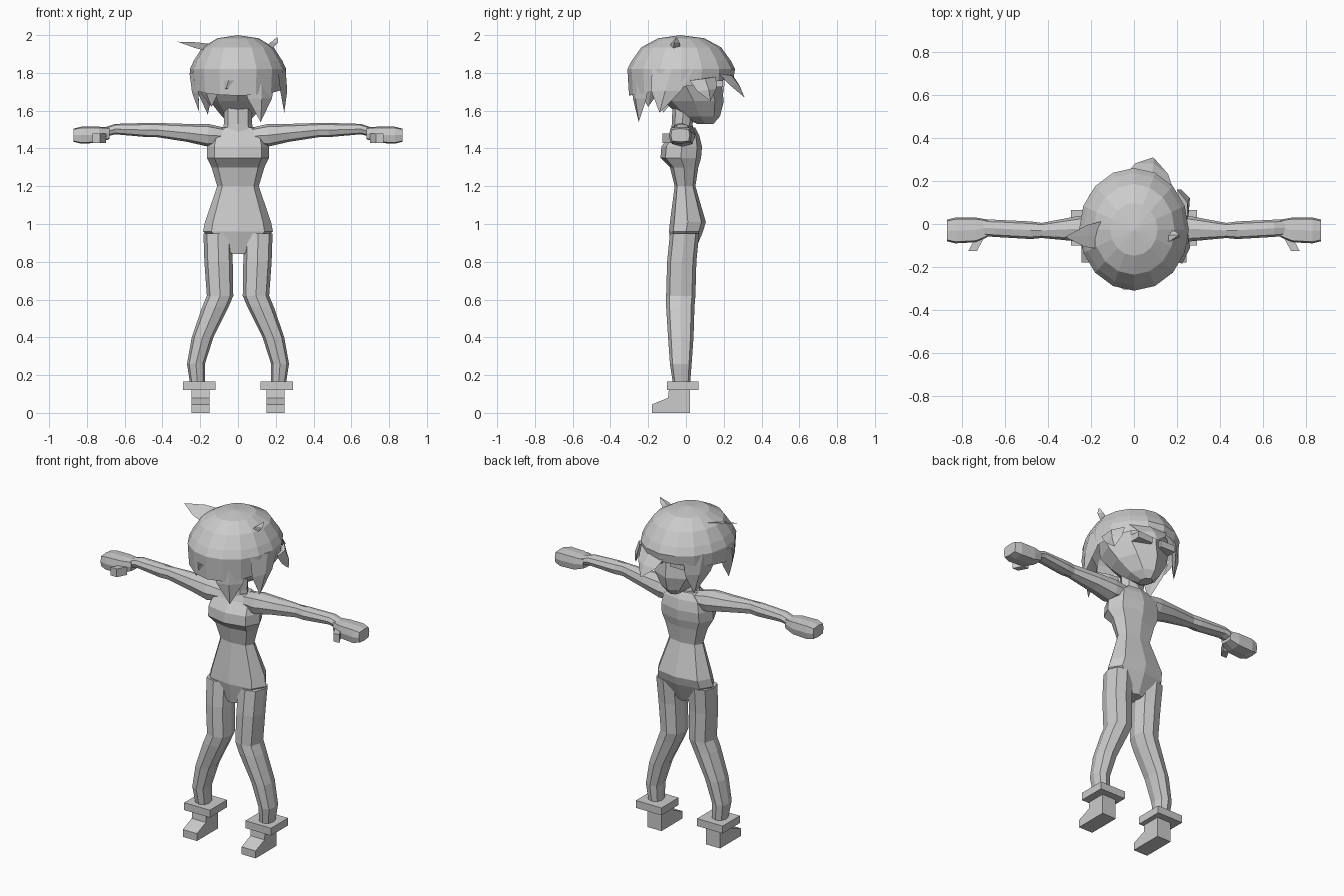
import bpy, bmesh, math
from mathutils import Vector


def make(name, verts, faces, mirror=False):
    bm = bmesh.new()
    vs = [bm.verts.new(v) for v in verts]
    for f in faces:
        bm.faces.new([vs[i] for i in f])
    bmesh.ops.recalc_face_normals(bm, faces=bm.faces)
    me = bpy.data.meshes.new(name)
    bm.to_mesh(me)
    bm.free()
    ob = bpy.data.objects.new(name, me)
    bpy.context.collection.objects.link(ob)
    if mirror:
        ob.modifiers.new("mirror", 'MIRROR').use_axis[0] = True
    return ob


def bridge(count, n):
    return [(r * n + i, r * n + (i + 1) % n, (r + 1) * n + (i + 1) % n, (r + 1) * n + i)
            for r in range(count - 1) for i in range(n)]


def loft(name, rings, n=8, axis='z', p=1.0, mirror=False):
    """Each ring: position along axis, then (min, max) of the two other axes."""
    verts = []
    for t, a0, a1, b0, b1 in rings:
        for i in range(n):
            ang = 2 * math.pi * i / n
            c, s = math.cos(ang), math.sin(ang)
            u = (a0 + a1) / 2 + (a1 - a0) / 2 * math.copysign(round(abs(c), 6) ** p, c)
            v = (b0 + b1) / 2 + (b1 - b0) / 2 * math.copysign(round(abs(s), 6) ** p, s)
            verts.append((u, v, t) if axis == 'z' else (t, u, v))
    k = len(rings)
    faces = bridge(k, n) + [tuple(range(n)), tuple(range((k - 1) * n, k * n))]
    return make(name, verts, faces, mirror)


def box(name, x0, x1, y0, y1, z0, z1, mirror=False):
    verts = [(x, y, z) for z in (z0, z1) for x, y in ((x0, y0), (x1, y0), (x1, y1), (x0, y1))]
    return make(name, verts, bridge(2, 4) + [(0, 1, 2, 3), (4, 5, 6, 7)], mirror)


def lock(name, left, right, tip, bulge=0.03):
    """Pointed hair lock: a ridged wedge that bulges away from the head."""
    a, b, t = Vector(left), Vector(right), Vector(tip)
    out = (a + b) / 2 - Vector((0, -0.02, 1.75))
    out.z = 0
    out = out.normalized() * bulge
    verts = []
    for f, w in ((0, 1), (0.5, 0.72)):
        m = ((a + b) / 2).lerp(t, f)
        h = (b - a) / 2 * w
        verts += [m - h, m + out, m + h, m - out * 0.4]
    verts.append(t)
    faces = bridge(2, 4) + [(4 + i, 4 + (i + 1) % 4, 8) for i in range(4)] + [(0, 1, 2, 3)]
    return make(name, verts, faces)


# Torso: crotch, hips, waist, bust, shoulders
loft("torso", [
    (0.84, -0.04, 0.04, -0.07, 0.04), (0.96, -0.185, 0.185, -0.09, 0.09),
    (1.01, -0.175, 0.175, -0.085, 0.105), (1.20, -0.11, 0.11, -0.06, 0.05),
    (1.30, -0.14, 0.14, -0.085, 0.065), (1.35, -0.165, 0.165, -0.135, 0.08),
    (1.41, -0.165, 0.165, -0.13, 0.085), (1.47, -0.15, 0.15, -0.085, 0.07),
    (1.51, -0.09, 0.09, -0.07, 0.05)], n=8, p=0.8)
loft("neck", [(1.47, -0.085, 0.085, -0.08, 0.04), (1.53, -0.075, 0.075, -0.075, 0.035),
              (1.64, -0.075, 0.075, -0.07, 0.05)])

# Arms and hands
loft("arm", [
    (0.07, -0.07, 0.05, 1.42, 1.51), (0.16, -0.09, 0.05, 1.41, 1.53),
    (0.27, -0.08, 0.035, 1.435, 1.53), (0.43, -0.065, 0.005, 1.46, 1.535),
    (0.48, -0.07, 0.012, 1.46, 1.535), (0.65, -0.06, 0.02, 1.475, 1.53),
    (0.71, -0.055, 0.02, 1.46, 1.51)], n=8, axis='x', p=0.8, mirror=True)
loft("hand", [
    (0.68, -0.06, 0.02, 1.45, 1.51), (0.735, -0.085, 0.03, 1.43, 1.515),
    (0.83, -0.09, 0.03, 1.425, 1.515), (0.87, -0.08, 0.02, 1.435, 1.505)],
    n=8, axis='x', p=0.4, mirror=True)
make("thumb", [(x + d, y, z) for y, d in ((-0.07, 0), (-0.125, 0.03))
               for x, z in ((0.70, 1.43), (0.74, 1.43), (0.74, 1.48), (0.70, 1.48))],
     bridge(2, 4) + [(0, 1, 2, 3), (4, 5, 6, 7)], True)

# Legs, ankle cuffs and shoes
loft("leg", [
    (0.13, 0.175, 0.25, -0.065, 0.02), (0.26, 0.175, 0.27, -0.085, 0.03),
    (0.40, 0.13, 0.245, -0.095, 0.04), (0.56, 0.05, 0.19, -0.105, 0.045),
    (0.62, 0.025, 0.165, -0.105, 0.05), (0.80, 0.028, 0.178, -0.1, 0.055),
    (0.95, 0.03, 0.183, -0.085, 0.07)], n=8, p=0.8, mirror=True)
box("ankle_cuff", 0.12, 0.292, -0.1, 0.065, 0.12, 0.165, True)
side = [(-0.18, 0), (0.022, 0), (0.022, 0.13), (-0.09, 0.13), (-0.095, 0.08), (-0.18, 0.045)]
make("shoe", [(x, y, z) for x in (0.15, 0.245) for y, z in side],
     bridge(2, 6) + [tuple(range(6)), tuple(range(6, 12))], True)

# Head, its face turned to +y
loft("head", [
    (1.53, -0.035, 0.035, 0.06, 0.145), (1.57, -0.085, 0.085, -0.03, 0.18),
    (1.65, -0.15, 0.15, -0.12, 0.20), (1.73, -0.185, 0.185, -0.19, 0.19),
    (1.83, -0.19, 0.19, -0.2, 0.19), (1.93, -0.12, 0.12, -0.14, 0.12)], n=8)
box("eye_frame", 0.03, 0.13, 0.12, 0.195, 1.725, 1.765, True)

# Hair cap with a hairline that is high at the face and low at the nape
N, R = 16, 5
verts = [(0, -0.03, 2.0)]
for r in range(1, R + 1):
    for i in range(N):
        a = 2 * math.pi * i / N
        low = 1.745 + 0.045 * math.sin(a)
        ph = math.pi / 2 * min(r, 4) / 4
        z = 1.78 + 0.22 * math.cos(ph) if r < 4 else (1.82 if r == 4 else low - 0.02)
        w = (0.43, 0.74, 0.92, 1.0, 0.97)[r - 1]
        verts.append((0.255 * w * math.cos(a), -0.025 + 0.285 * w * math.sin(a), z))
faces = [(0, 1 + i, 1 + (i + 1) % N) for i in range(N)]
faces += [tuple(v + 1 for v in f) for f in bridge(R, N)]
make("hair_cap", verts, faces)

# Hair locks hanging round the cap
for name, left, right, tip in [
    ("nape_lock_right", (0.02, -0.29, 1.79), (0.2, -0.19, 1.79), (0.12, -0.25, 1.54)),
    ("nape_lock_middle", (-0.12, -0.26, 1.76), (0.03, -0.3, 1.76), (-0.07, -0.26, 1.68)),
    ("nape_lock_left", (-0.22, -0.13, 1.76), (-0.1, -0.26, 1.76), (-0.14, -0.2, 1.62)),
    ("side_lock_right", (0.21, -0.18, 1.82), (0.245, 0.04, 1.82), (0.245, -0.14, 1.59)),
    ("side_lock_left", (-0.245, 0.02, 1.8), (-0.22, -0.16, 1.8), (-0.205, -0.12, 1.59)),
    ("cheek_lock_left", (-0.13, 0.21, 1.82), (-0.245, 0.03, 1.82), (-0.16, 0.15, 1.58)),
    ("cheek_lock_right", (0.25, 0.02, 1.76), (0.2, 0.16, 1.78), (0.25, 0.13, 1.65)),
    ("fringe_lock", (0.18, 0.17, 1.8), (-0.03, 0.24, 1.8), (0.09, 0.31, 1.67)),
]:
    lock(name, left, right, tip, 0.025)

# Stray tufts on the crown
lock("crown_tuft_left", (-0.12, 0.02, 1.95), (-0.14, -0.12, 1.91), (-0.32, -0.06, 1.965), 0.03)
lock("crown_tuft_right", (0.14, -0.09, 1.93), (0.17, -0.03, 1.93), (0.21, -0.05, 1.99), 0.03)
